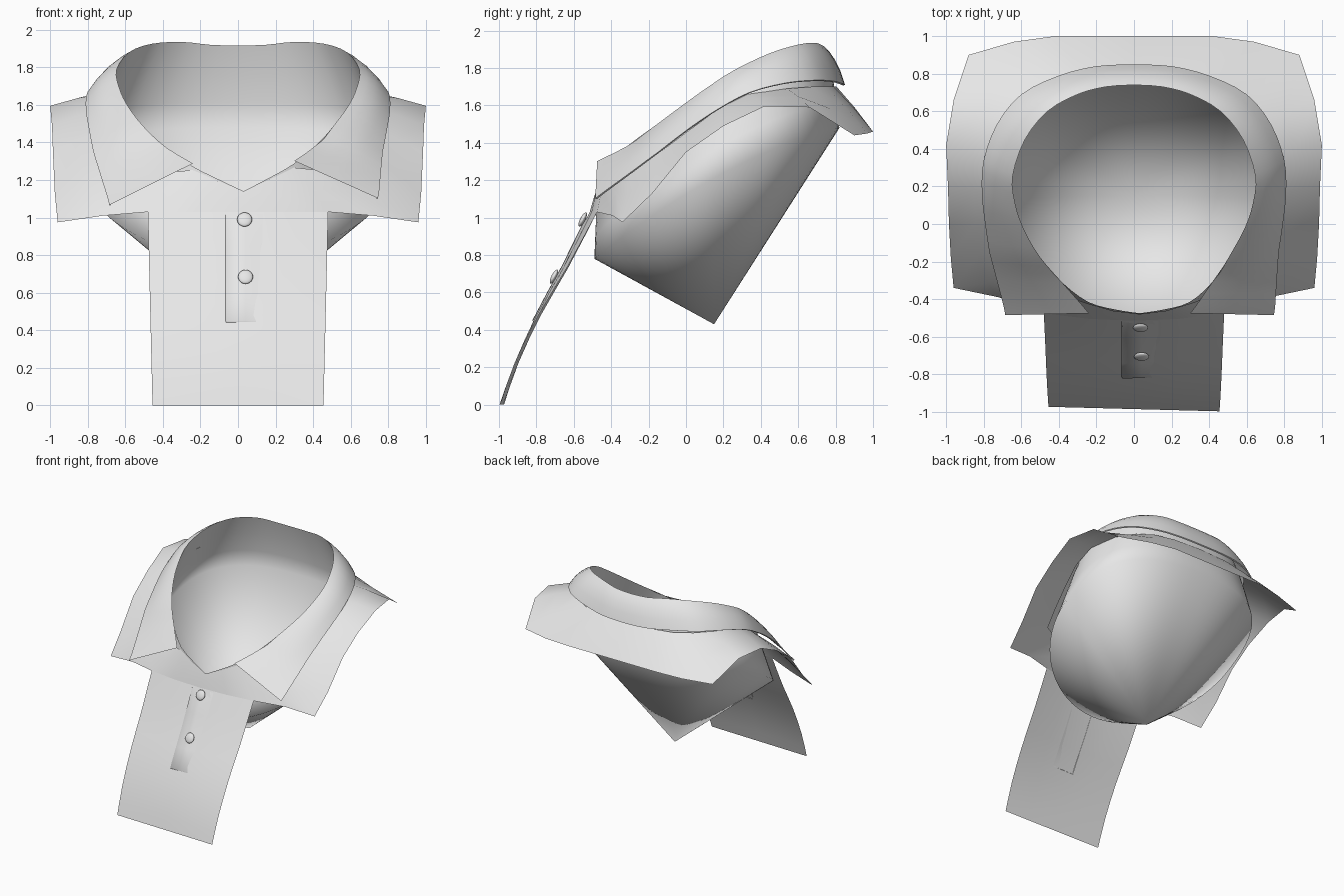
import bpy, bmesh, math
from mathutils import Vector, Matrix

cube = bpy.data.objects.get("Cube")
if cube:
    bpy.data.objects.remove(cube, do_unlink=True)

cloth = bpy.data.materials.new("light_grey_cloth")
cloth.use_nodes = True
cloth.diffuse_color = (0.8, 0.8, 0.8, 1)
cloth.node_tree.nodes["Principled BSDF"].inputs["Base Color"].default_value = (0.8, 0.8, 0.8, 1)


def finish(name, bm, sharp=50):
    bmesh.ops.recalc_face_normals(bm, faces=bm.faces)
    mesh = bpy.data.meshes.new(name)
    bm.to_mesh(mesh)
    bm.free()
    mesh.materials.append(cloth)
    mesh.shade_smooth()
    mesh.set_sharp_from_angle(angle=math.radians(sharp))
    obj = bpy.data.objects.new(name, mesh)
    bpy.context.collection.objects.link(obj)
    return obj


def loft(name, rows, closed=False, apex=None, sharp=50):
    """Skin neighbouring rows of points, with an optional closing point."""
    bm = bmesh.new()
    grid = [[bm.verts.new(p) for p in row] for row in rows]
    n = len(rows[0])
    last = n if closed else n - 1
    for a, b in zip(grid, grid[1:]):
        for i in range(last):
            j = (i + 1) % n
            bm.faces.new((a[i], a[j], b[j], b[i]))
    if apex:
        tip = bm.verts.new(apex)
        for i in range(last):
            bm.faces.new((grid[-1][i], grid[-1][(i + 1) % n], tip))
    return finish(name, bm, sharp)


def spline(points, steps=3):
    """Smooth curve through the points."""
    pts = [Vector(p) for p in points]
    out = []
    for i in range(len(pts) - 1):
        p0, p1, p2, p3 = pts[max(i - 1, 0)], pts[i], pts[i + 1], pts[min(i + 2, len(pts) - 1)]
        for k in range(steps):
            t = k / steps
            out.append(0.5 * (2 * p1 + (p2 - p0) * t + (2 * p0 - 5 * p1 + 4 * p2 - p3) * t * t
                              + (3 * p1 - p0 - 3 * p2 + p3) * t ** 3))
    return out + [pts[-1]]


def mirrored(half, closed):
    """Half outline from front to back, continued on the other side."""
    pts = [Vector(p) for p in half]
    other = [Vector((-p.x, p.y, p.z)) for p in reversed(pts[:-1])]
    return pts + (other[:-1] if closed else other)


def ramp(v):
    return min(1, max(0, v))


def skew(p):
    """The front of the neck sits slightly off centre."""
    f = ramp((-0.15 - p.y) / 0.3)
    return Vector((p.x + 0.03 * f, p.y, p.z + 0.025 * p.x * f))


# Neck opening ridge and collar lower edge, front to back
ridge = [(0, -.475, 1.14), (.13, -.455, 1.205), (.27, -.415, 1.28), (.4, -.31, 1.38),
         (.5, -.18, 1.48), (.59, -.02, 1.6), (.635, .12, 1.7), (.645, .26, 1.79),
         (.58, .45, 1.88), (.46, .6, 1.925), (.3, .69, 1.935), (.15, .73, 1.92), (0, .74, 1.915)]
hem = [(.715, -.485, 1.085), (.745, -.3, 1.23), (.77, -.15, 1.35), (.795, .02, 1.48),
       (.81, .17, 1.58), (.8, .34, 1.67), (.73, .53, 1.72), (.6, .69, 1.735),
       (.4, .79, 1.73), (.2, .84, 1.715), (0, .85, 1.71)]
centre = Vector((0, 0.15, 0))


def outward(p):
    d = p - centre
    d.z = 0
    return d.normalized()


# Folded collar leaf, starting at a small notch in front of the opening
top = [skew(p) for p in mirrored(spline([(.27, -.475, 1.295)] + ridge[3:]), False)]
low = [skew(p) for p in mirrored(spline(hem), False)]
rows = [top]
for t in (0.2, 0.45, 0.72):
    b = 4 * t * (1 - t)
    rows.append([a.lerp(c, t) + b * ramp((a.y + 0.47) / 0.3) * (outward(c) * 0.008 + Vector((0, 0, 0.02)))
                 for a, c in zip(top, low)])
rows += [low, [p - outward(p) * 0.01 - Vector((0, 0, 0.005)) for p in low]]
loft("collar", rows, sharp=60)

# Inner neck wall widening to a ring, closed by a pointed lining
half_ridge = mirrored(spline(ridge), True)
neck = [skew(p) for p in half_ridge]
ring = []
for p in half_ridge:
    a = math.atan2(p.x, 0.15 - p.y)
    s, c = math.sin(a), math.cos(a)
    power = 1 if c > 0 else 0.8
    y = 0.165 - math.copysign(0.655 * abs(c) ** power, c)
    ring.append(Vector((math.copysign(0.82 * abs(s) ** power, s), y,
                        0.78 + 0.534 * (y + 0.49) + 0.09 * s * s)))
rows = [neck]
for t, swell in ((0.35, 0.015), (0.7, 0.01)):
    rows.append([a.lerp(b, t) + outward(b) * swell * ramp(b.y / 0.3) for a, b in zip(neck, ring)])
rows.append(ring)
loft("inner_lining", rows, closed=True, apex=Vector((0, 0.15, 0.43)), sharp=180)

# Shoulder yoke with short sleeve caps
yoke_in = [(0, -.479, 1.14), (.14, -.462, 1.2), (.27, -.424, 1.26), (.46, -.36, 1.24),
           (.61, -.29, 1.25), (.67, -.14, 1.35), (.7, .02, 1.47), (.72, .17, 1.58),
           (.71, .33, 1.66), (.64, .54, 1.69), (.54, .67, 1.7), (.42, .75, 1.7),
           (.26, .79, 1.7), (0, .805, 1.7)]
yoke_out = [(0, -.515, 1.03), (.24, -.505, 1.03), (.48, -.475, 1.03), (.72, -.39, 1.01),
            (.96, -.34, .975), (.975, -.18, 1.13), (.985, 0, 1.35), (.99, .2, 1.49),
            (1, .42, 1.595), (.96, .66, 1.59), (.88, .9, 1.44), (.64, .97, 1.45),
            (.42, 1, 1.46), (0, 1, 1.46)]
a, b = [skew(p) for p in mirrored(yoke_in, True)], mirrored(yoke_out, True)
loft("shoulder_yoke", [a, [p.lerp(q, 0.5) + Vector((0, 0, 0.008)) for p, q in zip(a, b)], b],
     closed=True, sharp=70)

# Front panel hanging from the yoke
drop = spline([(0, -.515, 1.03), (0, -.66, .735), (0, -.8, .48), (0, -.915, .22), (0, -.985, 0)], 2)
rows = []
for p in drop:
    h = ramp(p.z / 1.03)
    rows.append([Vector((u * (0.455 + 0.025 * h), p.y + 0.04 * h * u * u - 0.012 * (1 - h) * u, p.z))
                 for u in (-1, -0.5, 0, 0.5, 1)])
loft("front_panel", rows)


def panel_y(z):
    for p, q in zip(drop, drop[1:]):
        if q.z <= z <= p.z:
            return p.y + (q.y - p.y) * (p.z - z) / (p.z - q.z)
    return drop[0].y


# Button placket, raised on one side and sunk into the panel on the other
rows = []
for z, raised in ((1.02, 0), (0.97, 1), (0.85, 1), (0.735, 1), (0.6, 1), (0.45, 1), (0.44, 0)):
    rows.append([Vector((x, panel_y(z) - (off if raised else -0.004), z))
                 for x, off in ((-.067, -.004), (-.062, .008), (.04, .006), (.13, -.004))])
loft("button_placket", rows, sharp=80)

# Domed buttons
for name, x, z in (("upper_button", .035, .99), ("lower_button", .04, .685)):
    bm = bmesh.new()
    place = (Matrix.Translation((x, panel_y(z) - 0.018, z)) @ Matrix.Rotation(math.radians(63), 4, 'X')
             @ Matrix.Diagonal((.04, .042, .014, 1)))
    bmesh.ops.create_uvsphere(bm, u_segments=20, v_segments=10, radius=1, matrix=place)
    finish(name, bm, 180)
